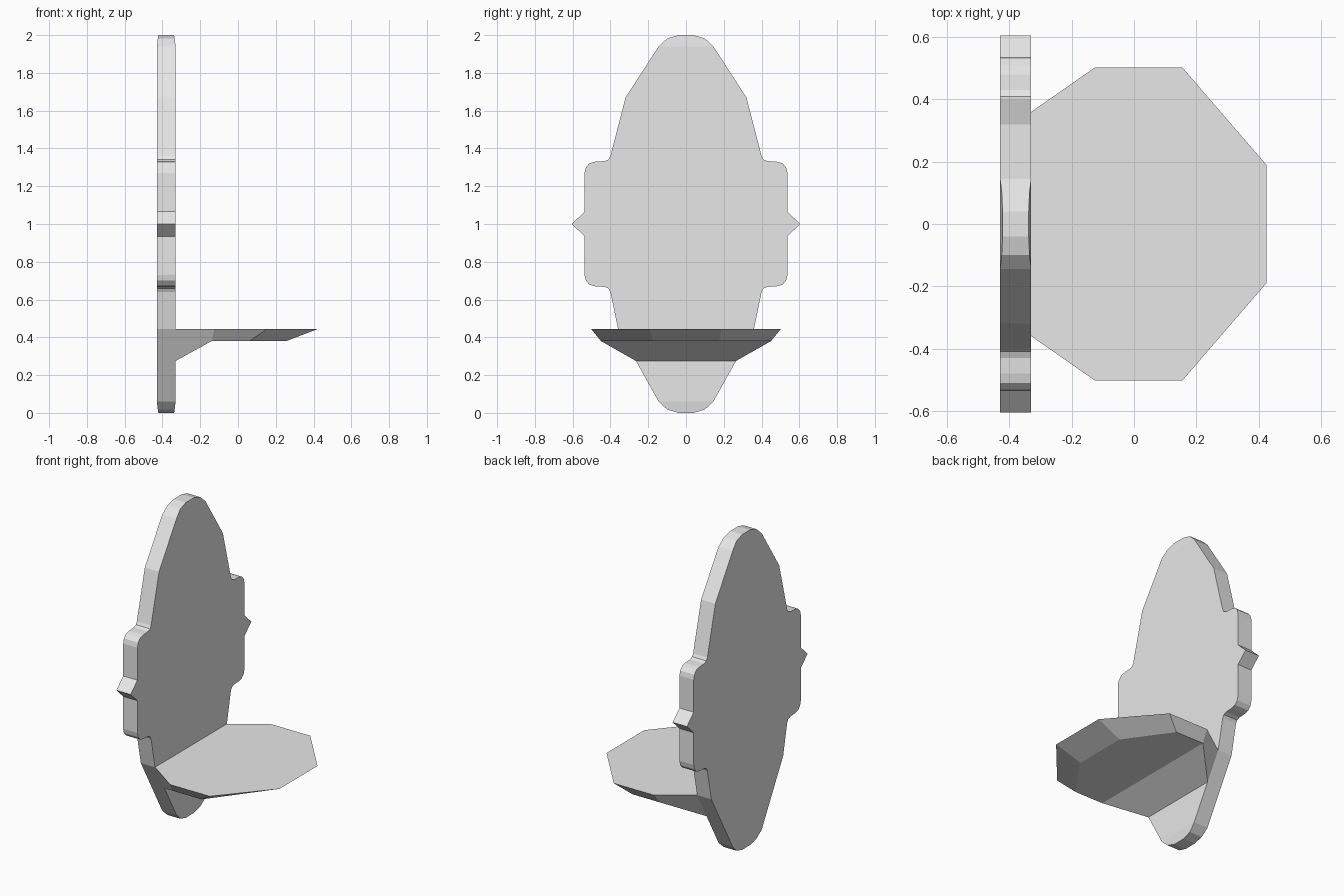
import bpy, bmesh

cube = bpy.data.objects.get("Cube")
if cube:
    bpy.data.objects.remove(cube, do_unlink=True)

grey = bpy.data.materials.new("light_grey")
grey.use_nodes = True
grey.diffuse_color = (0.8, 0.8, 0.8, 1)
grey.node_tree.nodes["Principled BSDF"].inputs["Base Color"].default_value = (0.8, 0.8, 0.8, 1)


def add_object(name, bm):
    bmesh.ops.recalc_face_normals(bm, faces=bm.faces[:])
    mesh = bpy.data.meshes.new(name)
    bm.to_mesh(mesh)
    bm.free()
    mesh.materials.append(grey)
    obj = bpy.data.objects.new(name, mesh)
    bpy.context.collection.objects.link(obj)
    return obj


def mirrored(points):
    """Close a half outline by adding its mirror image across y = 0."""
    return points + [(a, -b, c) for a, b, c in reversed(points)]


# Back plate: ornamental outline, extruded along x
BACK, FRONT = -0.43, -0.33
tip = [(0.04, 1.0), (0.1, 0.982), (0.145, 0.94)]
shoulder = [(0.4, 0.36), (0.41, 0.342), (0.43, 0.333), (0.48, 0.33),
            (0.51, 0.322), (0.53, 0.3), (0.537, 0.27), (0.537, 0.065)]
upper = tip + [(0.32, 0.67)] + shoulder
lower = tip + [(0.36, 0.555)] + shoulder
half = [(BACK, y, 1 + h) for y, h in upper]
half.append((BACK, 0.605, 1))
half += [(BACK, y, 1 - h) for y, h in reversed(lower)]

bm = bmesh.new()
face = bm.faces.new([bm.verts.new(p) for p in mirrored(half)])
ext = bmesh.ops.extrude_face_region(bm, geom=[face])
new_verts = [g for g in ext["geom"] if isinstance(g, bmesh.types.BMVert)]
bmesh.ops.translate(bm, verts=new_verts, vec=(FRONT - BACK, 0, 0))

# Thin the rounded tips slightly at top and bottom
for z in (0.06, 1.94):
    bmesh.ops.bisect_plane(bm, geom=bm.verts[:] + bm.edges[:] + bm.faces[:], dist=0.001,
                           plane_co=(0, 0, z), plane_no=(0, 0, 1))
middle = (BACK + FRONT) / 2
for v in bm.verts:
    over = max(0, abs(v.co.z - 1) - 0.94) / 0.06
    v.co.x = middle + (v.co.x - middle) * (1 - 0.16 * over)
add_object("back_plate", bm)

# Shelf: faceted top outline tapering to a smaller underside
top_half = [(FRONT, 0.36, 0.445), (-0.125, 0.503, 0.445),
            (0.155, 0.503, 0.445), (0.425, 0.19, 0.445)]
under_half = [(FRONT, 0.265, 0.275), (-0.14, 0.45, 0.38),
              (0.06, 0.45, 0.38), (0.255, 0.175, 0.38)]
bm = bmesh.new()
top = [bm.verts.new(p) for p in mirrored(top_half)]
under = [bm.verts.new(p) for p in mirrored(under_half)]
count = len(top)
bm.faces.new(top)
bm.faces.new(under[1:-1])
bm.faces.new([under[0], under[1], under[-2], under[-1]])
for i in range(count):
    j = (i + 1) % count
    bm.faces.new([top[i], top[j], under[j], under[i]])
add_object("shelf", bm)
